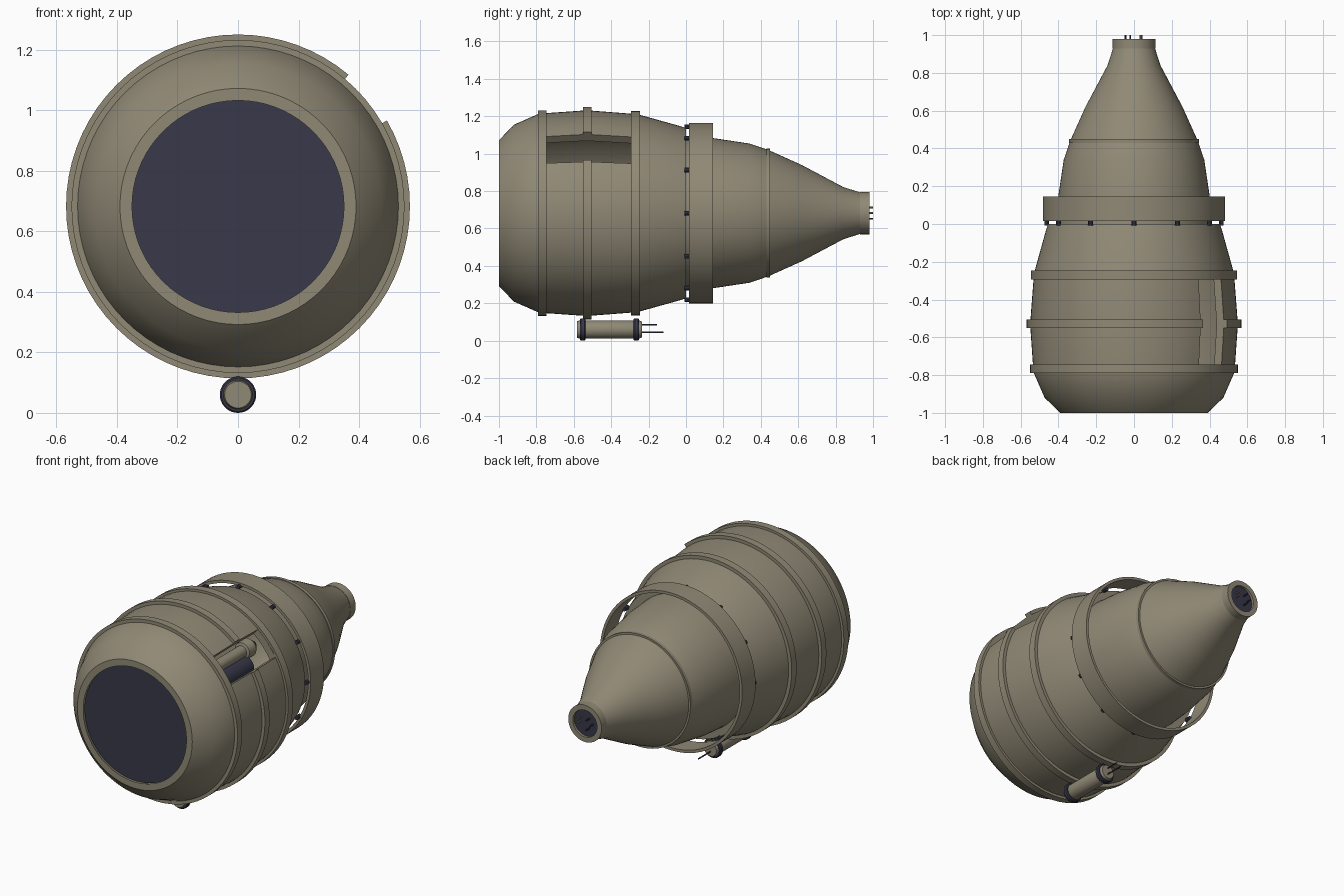
import bpy, bmesh, math

if "Cube" in bpy.data.objects:
    bpy.data.objects.remove(bpy.data.objects["Cube"])

CZ = 0.682  # height of the main axis


def material(name, rgb):
    m = bpy.data.materials.new(name)
    m.diffuse_color = (*rgb, 1)
    m.use_nodes = True
    m.node_tree.nodes["Principled BSDF"].inputs["Base Color"].default_value = m.diffuse_color
    return m


TAN = material("olive_tan", (0.28, 0.25, 0.18))
DARK = material("dark_navy", (0.04, 0.04, 0.068))


def lathe(name, section, mat, a0=0, a1=360, cx=0, cz=CZ, n=72):
    """Revolve a closed (y, r) section about a y-parallel axis."""
    full = a1 - a0 >= 360
    steps = max(3, round(n * (a1 - a0) / 360))
    bm = bmesh.new()
    rows = []
    for i in range(steps if full else steps + 1):
        a = math.radians(a0 + (a1 - a0) * i / steps)
        rows.append([bm.verts.new((cx + r * math.cos(a), y, cz + r * math.sin(a)))
                     for y, r in section])
    m = len(section)
    for i in range(steps):
        p, q = rows[i], rows[(i + 1) % len(rows)]
        for j in range(m):
            k = (j + 1) % m
            if section[j][1] == 0 and section[k][1] == 0:
                continue
            bm.faces.new((p[j], p[k], q[k], q[j]))
    if not full:
        bm.faces.new(rows[0])
        bm.faces.new(rows[-1])
    bmesh.ops.remove_doubles(bm, verts=bm.verts, dist=1e-5)
    bmesh.ops.recalc_face_normals(bm, faces=bm.faces)
    me = bpy.data.meshes.new(name)
    bm.to_mesh(me)
    bm.free()
    me.materials.append(mat)
    ob = bpy.data.objects.new(name, me)
    bpy.context.collection.objects.link(ob)
    bpy.ops.object.select_all(action='DESELECT')
    ob.select_set(True)
    bpy.context.view_layer.objects.active = ob
    bpy.ops.object.shade_smooth_by_angle(angle=math.radians(32))
    return ob


def rod(name, y0, y1, r, mat, cx=0, cz=CZ, n=24):
    return lathe(name, [(y0, 0), (y0, r), (y1, r), (y1, 0)], mat, cx=cx, cz=cz, n=n)


def band(name, y0, y1, r_in, r_out, mat=TAN, **kw):
    return lathe(name, [(y0, r_in), (y0, r_out), (y1, r_out), (y1, r_in)], mat, **kw)


def shell(name, outer, t, **kw):
    """Hollow wall of thickness t under an outer (y, r) profile."""
    return lathe(name, outer + [(y, r - t) for y, r in reversed(outer)], TAN, **kw)


# Barrel wall, with a window left open between 30 and 50 degrees
shell("front_barrel", [(-1, 0.39), (-0.92, 0.473), (-0.79, 0.53), (-0.745, 0.535)], 0.04)
shell("middle_barrel", [(-0.745, 0.535), (-0.53, 0.55), (-0.295, 0.532)], 0.045,
      a0=50, a1=390)
shell("rear_barrel", [(-0.295, 0.532), (-0.245, 0.525), (-0.03, 0.465), (0, 0.455)], 0.045)

# Front lens and its flat rim
rod("front_lens", -0.985, -0.96, 0.352, DARK, n=72)

# Tail cone
shell("tail_cone", [(0, 0.412), (0.14, 0.402), (0.34, 0.372), (0.44, 0.338), (0.62, 0.257),
                    (0.84, 0.14), (0.94, 0.108)], 0.02)
band("cone_seam", 0.43, 0.45, 0.32, 0.345)
band("tail_collar", 0.93, 0.98, 0.082, 0.113)

# Barrel hoops; the middle one is interrupted by the window
band("front_hoop", -0.79, -0.745, 0.52, 0.55)
band("middle_hoop", -0.55, -0.505, 0.54, 0.568, a0=50, a1=390)
band("rear_hoop", -0.293, -0.245, 0.515, 0.546)

# Standoff ring carried on twelve studs
band("standoff_ring", 0.015, 0.145, 0.466, 0.483)
for i in range(12):
    a = math.radians(30 * i)
    rod("ring_stud", -0.007, 0.03, 0.013, DARK, cx=0.462 * math.cos(a),
        cz=CZ + 0.462 * math.sin(a), n=10)

# Tail socket with contact pins
rod("tail_socket", 0.94, 0.965, 0.084, DARK, n=48)
for x, dz in ((-0.02, 0.03), (0.04, 0.0), (-0.02, -0.03), (-0.045, 0.0), (0.035, 0.03)):
    rod("contact_pin", 0.96, 1.0, 0.005, TAN if x > 0 else DARK, cx=x, cz=CZ + dz, n=8)

# Inner core seen through the window
rod("core_drum", -0.9, 0.05, 0.075, DARK, cz=CZ - 0.04)
rod("core_rod", -0.9, 0.08, 0.035, TAN, cz=CZ + 0.055)
lathe("core_knob", [(0.02, 0), (0.04, 0.05), (0.1, 0.055), (0.15, 0.02), (0.16, 0)],
      TAN, cz=CZ + 0.055, n=24)

# Small capsule under the barrel
PZ = 0.06
lathe("capsule_body", [(-0.583, 0), (-0.583, 0.044), (-0.57, 0.048), (-0.25, 0.048),
                       (-0.235, 0.042), (-0.235, 0)], TAN, cz=PZ, n=36)
for y in (-0.568, -0.28):
    lathe("capsule_collar", [(y, 0.04), (y, 0.055), (y + 0.006, 0.06), (y + 0.024, 0.06),
                             (y + 0.03, 0.055), (y + 0.03, 0.04)], DARK, cz=PZ, n=36)
rod("upper_lead", -0.24, -0.155, 0.004, DARK, cz=0.085, n=8)
rod("lower_lead", -0.24, -0.12, 0.004, DARK, cz=0.045, n=8)
